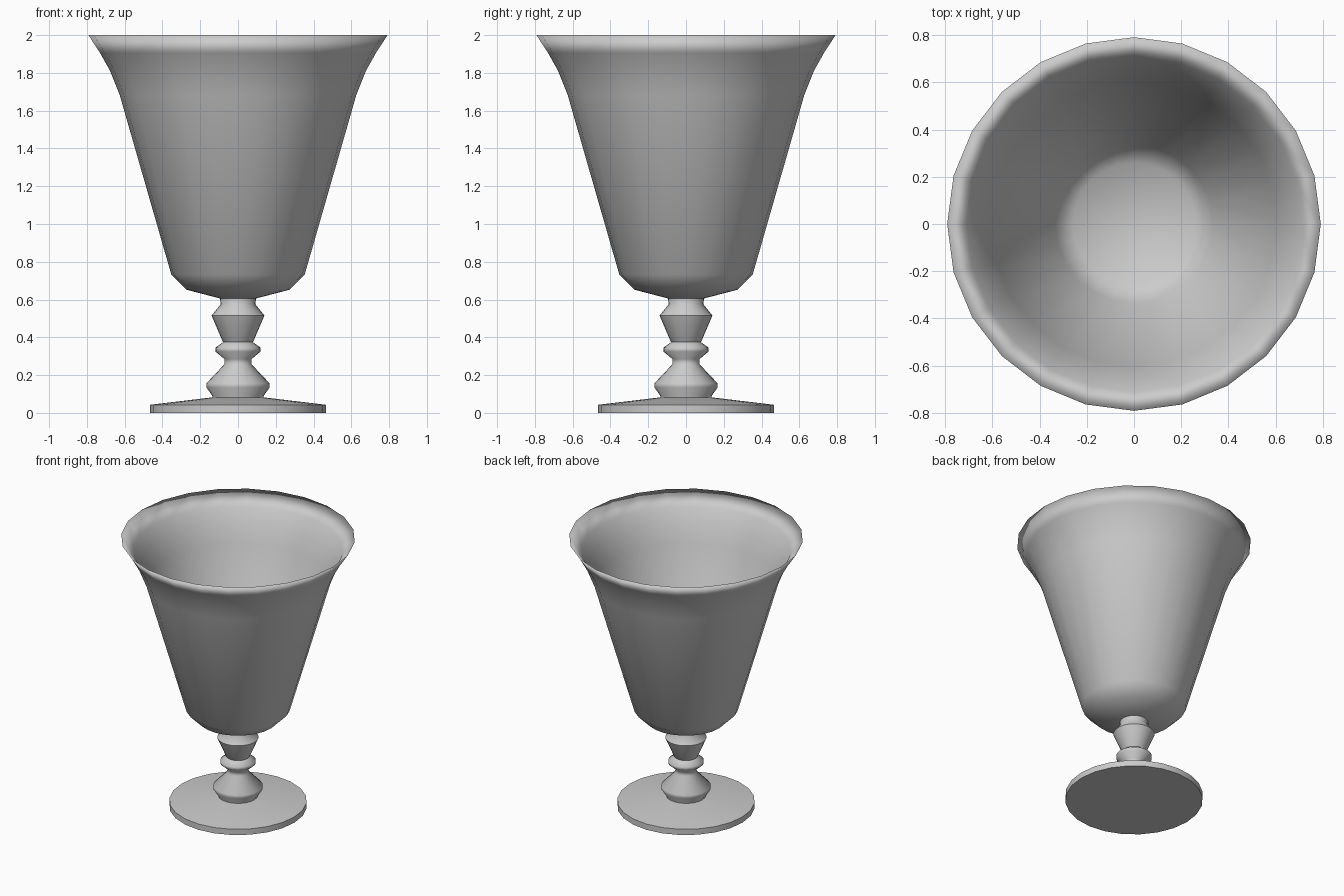
import bpy, bmesh, math

if "Cube" in bpy.data.objects:
    bpy.data.objects.remove(bpy.data.objects["Cube"])

SEGMENTS = 24


def lathe(name, profile, sharp_angle=None):
    """Revolve (radius, height) points about z; end loops are capped."""
    bm = bmesh.new()
    rings = []
    for r, z in profile:
        rings.append([bm.verts.new((r * math.cos(2 * math.pi * i / SEGMENTS),
                                    r * math.sin(2 * math.pi * i / SEGMENTS), z))
                      for i in range(SEGMENTS)])
    for a, b in zip(rings, rings[1:]):
        for i in range(SEGMENTS):
            j = (i + 1) % SEGMENTS
            bm.faces.new((a[i], a[j], b[j], b[i]))
    bm.faces.new(rings[0])
    bm.faces.new(rings[-1])
    bmesh.ops.recalc_face_normals(bm, faces=bm.faces)
    for f in bm.faces:
        f.smooth = True
    mesh = bpy.data.meshes.new(name)
    bm.to_mesh(mesh)
    bm.free()
    if sharp_angle is not None:
        mesh.set_sharp_from_angle(angle=math.radians(sharp_angle))
    obj = bpy.data.objects.new(name, mesh)
    bpy.context.collection.objects.link(obj)
    return obj


# Flat round foot with a gently coned top
lathe("foot", [(0.465, 0.0), (0.465, 0.043), (0.13, 0.083)], 40)

# Turned stem with three knops
lathe("stem", [(0.135, 0.078), (0.135, 0.088), (0.167, 0.135), (0.167, 0.157),
               (0.072, 0.257), (0.072, 0.285), (0.12, 0.325), (0.12, 0.345),
               (0.078, 0.375), (0.082, 0.38), (0.14, 0.515), (0.092, 0.575),
               (0.096, 0.61)], 60)

# Thin-walled flared bowl: outside up to the rim, then back down inside
lathe("bowl", [(0.092, 0.605), (0.273, 0.652), (0.353, 0.732), (0.627, 1.685),
               (0.677, 1.81), (0.73, 1.905), (0.792, 2.0),
               (0.71, 1.905), (0.655, 1.81), (0.605, 1.685),
               (0.335, 0.745), (0.26, 0.675)])
